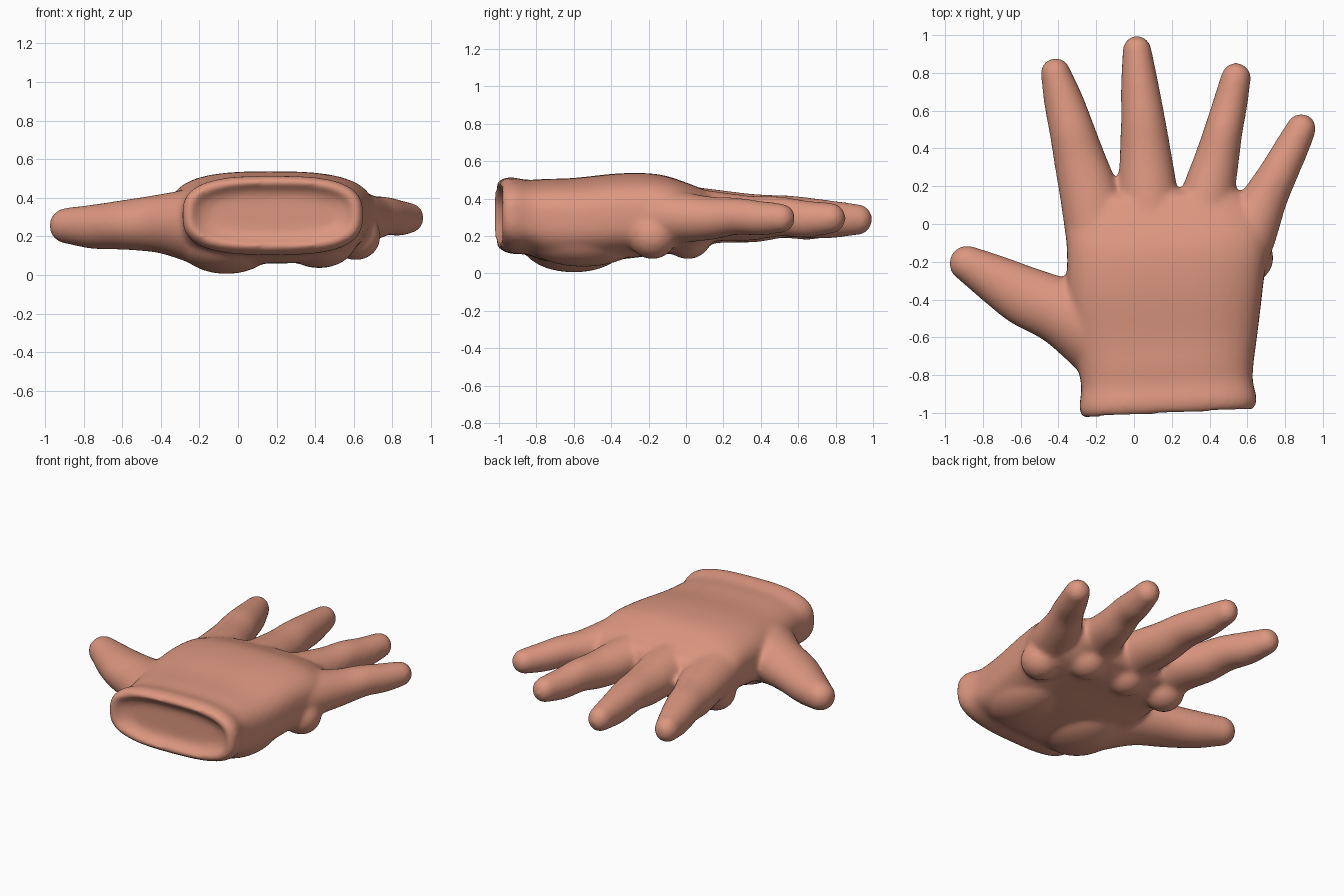
import bpy, bmesh, math
from mathutils import Vector

cube = bpy.data.objects.get("Cube")
if cube:
    bpy.data.objects.remove(cube)

skin = bpy.data.materials.new("skin")
skin.use_nodes = True
skin.diffuse_color = (0.72, 0.31, 0.215, 1)
bsdf = skin.node_tree.nodes["Principled BSDF"]
bsdf.inputs["Base Color"].default_value = skin.diffuse_color
bsdf.inputs["Roughness"].default_value = 0.6


def spline(a, b, c, d, t):
    """Catmull-Rom interpolation between stations b and c."""
    return [q + 0.5 * t * (r - p + t * (2*p - 5*q + 4*r - s + t * (3*(q - r) + s - p)))
            for p, q, r, s in zip(a, b, c, d)]


def loft(bm, stations, power=2.0, tip=1.0, steps=5, sides=40):
    """Closed tube through (x, y, z, half width, half height), with a rounded far end."""
    n = len(stations)
    path = []
    for i in range(n - 1):
        four = [stations[min(max(i + k, 0), n - 1)] for k in (-1, 0, 1, 2)]
        path += [spline(*four, k / steps) for k in range(steps)]
    path.append(stations[-1])
    along = Vector(stations[-1][:3]) - Vector(stations[0][:3])
    along.z = 0
    along.normalize()
    side = Vector((along.y, -along.x, 0))
    x, y, z, w, h = stations[-1]
    for k in range(1, 7):
        a = math.radians(14 * k)
        p = Vector((x, y, z)) + along * math.sin(a) * min(w, h) * tip
        shrink = math.cos(a)
        if tip < 1:
            path.append((*p, w - h * (1 - shrink), h * shrink))
        else:
            path.append((*p, w * shrink, h * shrink))
    rings = []
    for x, y, z, w, h in path:
        ring = []
        for k in range(sides):
            a = math.tau * k / sides
            c, s = math.cos(a), math.sin(a)
            u = math.copysign(abs(c) ** (2 / power), c) * w
            v = math.copysign(abs(s) ** (2 / power), s) * h
            ring.append(bm.verts.new(Vector((x, y, z + v)) + side * u))
        rings.append(ring)
    for r, s in zip(rings, rings[1:]):
        for k in range(sides):
            j = (k + 1) % sides
            bm.faces.new((r[k], r[j], s[j], s[k]))
    bm.faces.new(rings[0][::-1])
    bm.faces.new(rings[-1])


def pad(bm, centre, size):
    """Soft ellipsoid mound."""
    made = bmesh.ops.create_uvsphere(bm, u_segments=32, v_segments=16, radius=1)
    for v in made["verts"]:
        v.co = Vector(c + s * q for c, s, q in zip(centre, size, v.co))


bm = bmesh.new()

# Wrist cuff with a hollow end, running into the palm
loft(bm, [
    (0.18, -0.95, 0.315, 0.32, 0.09), (0.18, -0.97, 0.315, 0.38, 0.13),
    (0.18, -1.005, 0.315, 0.425, 0.16), (0.18, -0.99, 0.315, 0.46, 0.185),
    (0.18, -0.94, 0.31, 0.47, 0.205), (0.175, -0.85, 0.30, 0.455, 0.20),
    (0.17, -0.75, 0.285, 0.465, 0.22), (0.165, -0.6, 0.285, 0.49, 0.225),
    (0.165, -0.35, 0.305, 0.52, 0.23), (0.175, -0.15, 0.315, 0.53, 0.215),
    (0.16, 0.0, 0.30, 0.52, 0.185), (0.13, 0.11, 0.30, 0.46, 0.14),
], power=2.9, tip=0.5)

# Thumb and its mound
loft(bm, [
    (-0.18, -0.57, 0.25, 0.24, 0.21), (-0.39, -0.46, 0.265, 0.18, 0.155),
    (-0.58, -0.38, 0.26, 0.16, 0.13), (-0.75, -0.285, 0.25, 0.128, 0.115),
    (-0.885, -0.208, 0.255, 0.096, 0.094),
])
pad(bm, (-0.06, -0.6, 0.16), (0.25, 0.28, 0.155))
pad(bm, (0.42, -0.55, 0.19), (0.2, 0.32, 0.155))

# Fingers, from the thumb side outward
fingers = [
    [(-0.19, -0.08, 0.30, 0.17, 0.16), (-0.235, 0.15, 0.30, 0.158, 0.135),
     (-0.29, 0.35, 0.29, 0.136, 0.125), (-0.33, 0.5, 0.30, 0.12, 0.112),
     (-0.375, 0.66, 0.285, 0.104, 0.105), (-0.415, 0.80, 0.285, 0.08, 0.085)],
    [(0.09, -0.08, 0.30, 0.16, 0.18), (0.075, 0.15, 0.305, 0.158, 0.145),
     (0.06, 0.38, 0.295, 0.136, 0.128), (0.048, 0.55, 0.305, 0.118, 0.112),
     (0.03, 0.74, 0.29, 0.1, 0.105), (0.016, 0.92, 0.288, 0.077, 0.083)],
    [(0.34, -0.08, 0.30, 0.16, 0.17), (0.39, 0.15, 0.305, 0.142, 0.135),
     (0.44, 0.35, 0.295, 0.118, 0.12), (0.475, 0.5, 0.305, 0.102, 0.107),
     (0.51, 0.64, 0.29, 0.092, 0.1), (0.54, 0.775, 0.295, 0.08, 0.083)],
    [(0.53, -0.22, 0.31, 0.16, 0.17), (0.61, -0.04, 0.30, 0.15, 0.14),
     (0.695, 0.14, 0.295, 0.12, 0.115), (0.765, 0.27, 0.305, 0.103, 0.1),
     (0.83, 0.395, 0.295, 0.092, 0.093), (0.885, 0.505, 0.295, 0.08, 0.08)],
]
for finger in fingers:
    loft(bm, finger)
    # Fleshy pad under each knuckle
    x, y, z, w, h = finger[1]
    pad(bm, (x, y - 0.14, 0.2), (0.13, 0.13, 0.125))

bmesh.ops.recalc_face_normals(bm, faces=bm.faces)
mesh = bpy.data.meshes.new("hand")
bm.to_mesh(mesh)
bm.free()
mesh.materials.append(skin)
hand = bpy.data.objects.new("hand", mesh)
bpy.context.collection.objects.link(hand)

# Fuse the parts into one smooth skin
remesh = hand.modifiers.new("fuse", "REMESH")
remesh.mode = "VOXEL"
remesh.voxel_size = 0.014
remesh.use_smooth_shade = True
soften = hand.modifiers.new("soften", "SMOOTH")
soften.factor = 0.5
soften.iterations = 18

bpy.context.view_layer.objects.active = hand
hand.select_set(True)
for name in ("fuse", "soften"):
    bpy.ops.object.modifier_apply(modifier=name)
bpy.ops.object.shade_smooth()
